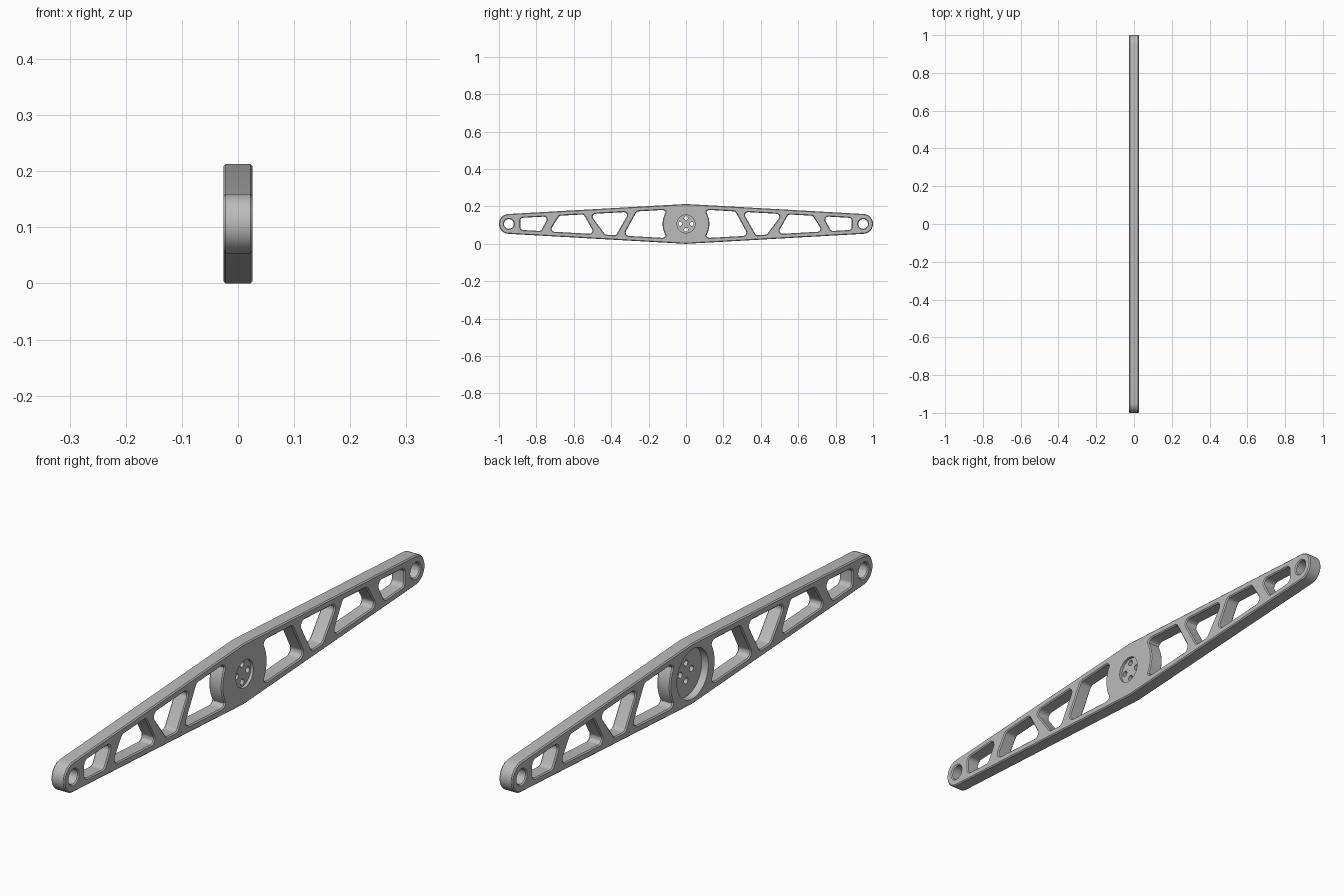
import bpy, bmesh, math
from mathutils import Vector

if "Cube" in bpy.data.objects:
    bpy.data.objects.remove(bpy.data.objects["Cube"])

ZC, T, C = 0.1065, 0.026, 0.004      # mid height, half thickness, chamfer


def circle(y, z, r, n):
    return [Vector((y + r * math.cos(2 * math.pi * i / n), z + r * math.sin(2 * math.pi * i / n))) for i in range(n)]


def mirror(loop):
    return [Vector((-p.x, p.y)) for p in reversed(loop)]


def fillet(pts, r, n=6):
    # round every real corner of a polygon with a tangent arc
    out = []
    for i, p in enumerate(pts):
        a, b = (pts[i - 1] - p).normalized(), (pts[(i + 1) % len(pts)] - p).normalized()
        ang = a.angle(b)
        t = r / math.tan(ang / 2)
        cen = p + (a + b).normalized() * (r / math.sin(ang / 2))
        s, e = p + a * t - cen, p + b * t - cen
        for k in range(n + 1):
            out.append(cen + (s.lerp(e, k / n)).normalized() * r)
    return out


def offset(loop, d):
    # move an anticlockwise loop outward by d
    out = []
    for i, p in enumerate(loop):
        u = (p - loop[i - 1]).normalized()
        v = (loop[(i + 1) % len(loop)] - p).normalized()
        n = (Vector((u.y, -u.x)) + Vector((v.y, -v.x))).normalized()
        out.append(p + n * (d / max(0.5, n.dot(Vector((u.y, -u.x))))))
    return out


def half(y):
    # half height of the pockets, parallel to the outer edge
    return 0.0815 - 0.056 * y


def pocket(it, ib, ot, ob):
    # slanted window from inner/outer, top/bottom positions
    pts = [(it, half(it)), (ib, -half(ib)), (ob, -half(ob)), (ot, half(ot))]
    return fillet([Vector(p) for p in pts], 0.016)


def hub_pocket():
    # window next to the hub, inner side follows the hub circle
    pts = [Vector(p) for p in [(0.102, half(.1)), (0.102, -half(.1)), (0.334, -half(.334)), (0.264, half(.264))]]
    f = fillet(pts, 0.018)
    arc = [Vector((0.125 * math.cos(a), -0.125 * math.sin(a))) for a in [math.radians(-25 + 5 * k) for k in range(11)]]
    top = [Vector((0.119, 0.066)), Vector((0.114, 0.058))]
    # corner arcs lean onto the hub circle
    c = [(0.128, half(.128)), (0.118, 0.0725), (0.1115, 0.068), (0.109, 0.0625)]
    up = [Vector(p) for p in c]
    low = [Vector((p.x, -p.y)) for p in reversed(up)]
    return up + arc + low + f[14:]


bm = bmesh.new()


def ring(loop, x):
    vs = [bm.verts.new((x, p.x, p.y + ZC)) for p in loop]
    es = [bm.edges.new((vs[i - 1], vs[i])) for i in range(len(vs))]
    return vs, es


def wall(rings):
    for (a, _), (b, _) in zip(rings, rings[1:]):
        for i in range(len(a)):
            bm.faces.new((a[i - 1], a[i], b[i], b[i - 1]))


def fill(rings, nx):
    bmesh.ops.triangle_fill(bm, edges=[e for r in rings for e in r[1]], use_beauty=True, normal=(nx, 0, 0))


# outer outline: diamond bar with round ends
R, EY = 0.053, 0.947
end = [Vector((EY + R * math.cos(a), R * math.sin(a))) for a in
       [math.radians(-86.8 + 173.6 * k / 28) for k in range(29)]]
outline = [Vector((0, -ZC))] + end + [Vector((0, ZC))] + mirror([Vector((p.x, p.y)) for p in end])

# windows and end bolt holes, mirrored to both arms
arm = [hub_pocket(), pocket(0.303, 0.374, 0.514, 0.432), pocket(0.547, 0.488, 0.677, 0.731),
       pocket(0.733, 0.776, 0.886, 0.886), circle(EY, 0, 0.026, 32)]
holes = arm + [mirror(h) for h in arm]

left, right = [], []
for loop, d in [(outline, -C)] + [(h, C) for h in holes]:
    edge = offset(loop, d)
    rs = [ring(edge, -T), ring(loop, -T + C), ring(loop, T - C), ring(edge, T)]
    wall(rs)
    left.append(rs[0])
    right.append(rs[-1])

# hub: wide recess on one side, small recess on the other, four bolt holes
big, small = circle(0, 0, 0.087, 64), circle(0, 0, 0.048, 48)
FL, FR = 0.0, 0.016
b = [ring(big, -T), ring(big, FL)]
s = [ring(small, T), ring(small, FR)]
wall(b)
wall(s)
bolts = [[ring(circle(y, z, 0.0105, 20), x) for x in (FL, FR)]
         for y, z in ((0.031, 0), (-0.031, 0), (0, 0.031), (0, -0.031))]
for t in bolts:
    wall(t)
fill(left + [b[0]], -1)
fill(right + [s[0]], 1)
fill([b[1]] + [t[0] for t in bolts], -1)
fill([s[1]] + [t[1] for t in bolts], 1)
bmesh.ops.recalc_face_normals(bm, faces=bm.faces)

mesh = bpy.data.meshes.new("lever_bar")
bm.to_mesh(mesh)
bm.free()
bar = bpy.data.objects.new("lever_bar", mesh)
bpy.context.collection.objects.link(bar)
mat = bpy.data.materials.new("plain_grey")
mat.diffuse_color = (0.5, 0.5, 0.5, 1)
mat.use_nodes = True
mat.node_tree.nodes["Principled BSDF"].inputs["Base Color"].default_value = mat.diffuse_color
mesh.materials.append(mat)
bpy.context.view_layer.objects.active = bar
bar.select_set(True)
bpy.ops.object.shade_smooth_by_angle(angle=math.radians(30))
